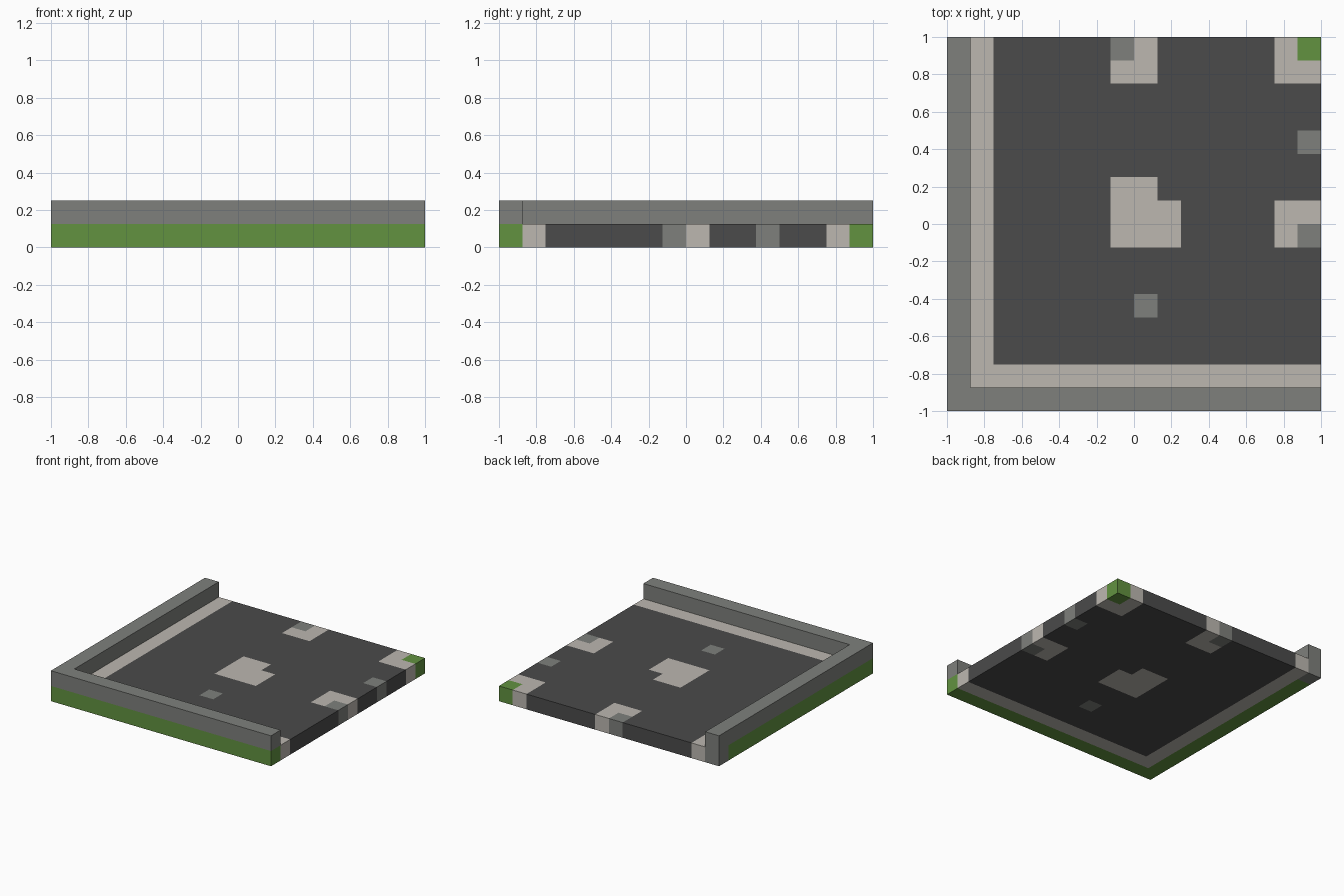
import bpy
import bmesh

cube = bpy.data.objects.get("Cube")
if cube:
    bpy.data.objects.remove(cube, do_unlink=True)

CELLS = 16           # the tile is a square grid of blocks
CELL = 2 / CELLS     # also the height of one layer

# Flat colours
COLOURS = {
    "dark_stone": (0.070, 0.070, 0.070),
    "pale_stone": (0.503, 0.475, 0.434),
    "grey_stone": (0.209, 0.216, 0.202),
    "grass_green": (0.122, 0.287, 0.051),
}
NAMES = list(COLOURS)

# Floor patches as (colour, first column, first row, columns, rows); later ones win
PATCHES = [
    ("pale_stone", 1, 1, 1, 15),    # left border
    ("pale_stone", 1, 1, 15, 1),    # front border
    ("pale_stone", 7, 7, 3, 2),     # centre patch
    ("pale_stone", 7, 9, 2, 1),
    ("pale_stone", 14, 7, 2, 2),    # side patch
    ("grey_stone", 15, 7, 1, 1),
    ("pale_stone", 7, 14, 2, 2),    # back patch
    ("grey_stone", 7, 15, 1, 1),
    ("pale_stone", 14, 14, 2, 2),   # corner patch
    ("grass_green", 15, 15, 1, 1),
    ("grey_stone", 15, 11, 1, 1),   # single stones
    ("grey_stone", 8, 4, 1, 1),
    ("grass_green", 0, 0, 16, 1),   # grass under the walls
    ("grass_green", 0, 0, 1, 15),
    ("grey_stone", 0, 15, 1, 1),    # wall end
]


def floor_colour(column, row):
    colour = "dark_stone"
    for name, c, r, width, depth in PATCHES:
        if c <= column < c + width and r <= row < r + depth:
            colour = name
    return colour


def cell_of(point):
    return int((point.x + 1) / CELL), int((point.y + 1) / CELL)


def raise_faces(bm, faces):
    result = bmesh.ops.extrude_face_region(bm, geom=faces)
    verts = [g for g in result["geom"] if isinstance(g, bmesh.types.BMVert)]
    bmesh.ops.translate(bm, vec=(0, 0, CELL), verts=verts)
    return [g for g in result["geom"] if isinstance(g, bmesh.types.BMFace)]


# Floor slab, with the left and front walls raised from its edge blocks
bm = bmesh.new()
bmesh.ops.create_grid(bm, x_segments=CELLS, y_segments=CELLS, size=1)
top = raise_faces(bm, bm.faces[:])
wall = [f for f in top if min(cell_of(f.calc_center_median())) == 0]
raise_faces(bm, wall)
covered = [f for f in wall if f.is_valid]
if covered:
    bmesh.ops.delete(bm, geom=covered, context="FACES")
bmesh.ops.recalc_face_normals(bm, faces=bm.faces[:])

# Colour each face after the block just behind it
for face in bm.faces:
    face.normal_update()
    inside = face.calc_center_median() - face.normal * CELL / 4
    name = "grey_stone" if inside.z > CELL else floor_colour(*cell_of(inside))
    face.material_index = NAMES.index(name)

mesh = bpy.data.meshes.new("walled_floor_tile")
bm.to_mesh(mesh)
bm.free()

for name, rgb in COLOURS.items():
    mat = bpy.data.materials.new(name)
    mat.use_nodes = True
    mat.diffuse_color = (*rgb, 1)
    shader = mat.node_tree.nodes["Principled BSDF"]
    shader.inputs["Base Color"].default_value = (*rgb, 1)
    shader.inputs["Roughness"].default_value = 0.9
    mesh.materials.append(mat)

tile = bpy.data.objects.new("walled_floor_tile", mesh)
bpy.context.collection.objects.link(tile)
